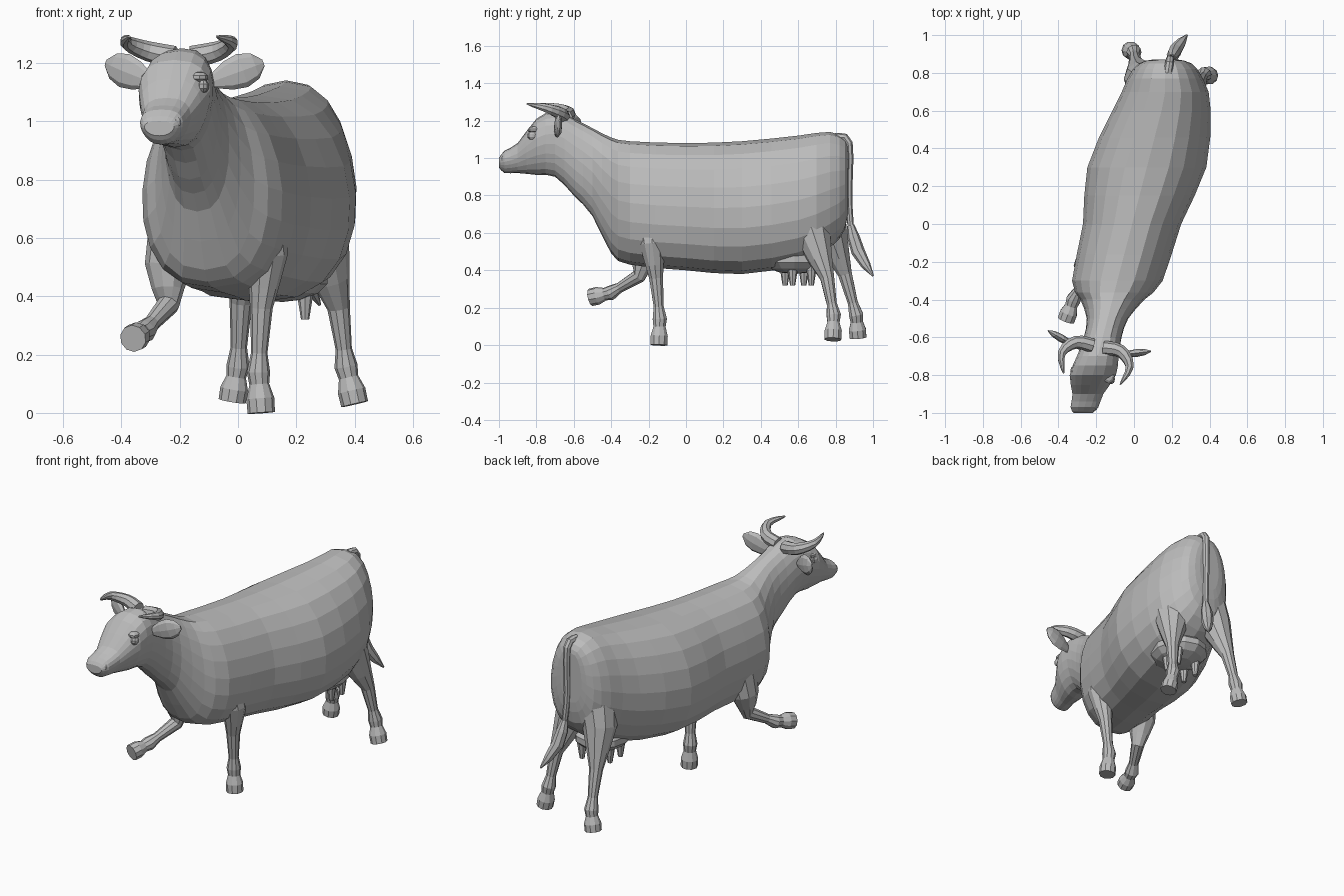
import bpy, bmesh, math
from mathutils import Vector

default_cube = bpy.data.objects.get("Cube")
if default_cube:
    bpy.data.objects.remove(default_cube, do_unlink=True)

grey = (0.5, 0.5, 0.5, 1)
hide = bpy.data.materials.new("grey hide")
hide.use_nodes = True
hide.diffuse_color = grey
hide.node_tree.nodes["Principled BSDF"].inputs["Base Color"].default_value = grey


def finish(name, bm):
    """Turn a bmesh into a flat shaded object."""
    bmesh.ops.recalc_face_normals(bm, faces=bm.faces)
    mesh = bpy.data.meshes.new(name)
    bm.to_mesh(mesh)
    bm.free()
    mesh.materials.append(hide)
    bpy.context.collection.objects.link(bpy.data.objects.new(name, mesh))


def loft(name, rings):
    """Skin a list of point rings and cap both ends."""
    bm = bmesh.new()
    loops = [[bm.verts.new(point) for point in ring] for ring in rings]
    for near, far in zip(loops, loops[1:]):
        for i in range(len(near)):
            bm.faces.new((near[i - 1], near[i], far[i], far[i - 1]))
    bm.faces.new(loops[0])
    bm.faces.new(loops[-1])
    finish(name, bm)


def spline(points, steps):
    """Smooth curve through points of any dimension."""
    points = [Vector(point) for point in points]
    padded = [points[0]] + points + [points[-1]]
    curve = []
    for before, start, end, after in zip(padded, padded[1:], padded[2:], padded[3:]):
        for k in range(steps):
            t = k / steps
            bend = (end - before) * (1 - t) - (after - start) * t
            ease = t * t * (3 - 2 * t)
            curve.append(start.lerp(end, ease) + bend * t * (1 - t) / 2)
    return curve + [points[-1]]


def angles(sides):
    return [math.tau * k / sides for k in range(sides)]


def tube(name, path, radii, sides=8, flat=1, across=(1, 0, 0)):
    """Limb with a given radius at each path point."""
    rings = []
    across = Vector(across)
    for i, (centre, radius) in enumerate(zip(path, radii)):
        along = (path[min(i + 1, len(path) - 1)] - path[max(i - 1, 0)]).normalized()
        across = (across - along * across.dot(along)).normalized()
        other = along.cross(across) * flat
        rings.append([centre + radius * (across * math.cos(a) + other * math.sin(a))
                      for a in angles(sides)])
    loft(name, rings)


def curved_tube(name, points, steps, radius_rule, **options):
    """Tube along a spline, its radius set by the fraction travelled."""
    path = spline(points, steps)
    radii = [radius_rule(i / (len(path) - 1)) for i in range(len(path))]
    tube(name, path, radii, **options)


def blob(name, centre, size, sides=8):
    bm = bmesh.new()
    bmesh.ops.create_uvsphere(bm, u_segments=sides, v_segments=sides // 2 + 1, radius=1)
    bmesh.ops.scale(bm, vec=size, verts=bm.verts)
    bmesh.ops.translate(bm, vec=centre, verts=bm.verts)
    finish(name, bm)


def trunk_section(station):
    """Rounded section: pear shaped in the body, wider above in the head."""
    y, top, bottom, half_width = station
    middle = min(.165, y * .26 - .01)
    pear = max(-.2, min(.08, .1 + .8 * (y + .4)))
    ring = []
    for a in angles(20):
        side, height = math.sin(a), math.cos(a)
        side = math.copysign(abs(side) ** .78, side)
        ring.append((middle + side * half_width * (1 - pear * height), y,
                     (top + bottom + (top - bottom) * height) / 2))
    return ring


# Trunk, neck and head from rump to muzzle: y, back, belly, half width
stations = [
    (.87, 1.05, .75, .07), (.85, 1.1, .62, .14), (.77, 1.14, .52, .2),
    (.6, 1.12, .43, .26), (.3, 1.09, .38, .315), (0, 1.08, .4, .26),
    (-.3, 1.09, .43, .24), (-.4, 1.11, .49, .17), (-.5, 1.16, .69, .11),
    (-.6, 1.21, .8, .1), (-.7, 1.25, .9, .11), (-.8, 1.21, .91, .12),
    (-.9, 1.08, .92, .08), (-.97, 1.04, .92, .072), (-1, 1, .95, .05)]
loft("body_and_head", [trunk_section(s) for s in spline(stations, 2)])


def leg(name, thigh, *joints):
    """Leg through hip, elbow, knee, ankle and toe, ending in a flared hoof."""
    hip, elbow, knee, ankle, toe = map(Vector, joints)
    path = [hip, elbow, elbow.lerp(knee, .6), knee, knee.lerp(ankle, .7), ankle,
            ankle.lerp(toe, .3), ankle.lerp(toe, .65), toe]
    radii = [thigh, thigh * .8, .02 + thigh * .35, .039, .028, .04, .034, .048, .047]
    tube(name, path, radii, sides=10)


leg("left_front_leg", .09, (.06, -.2, .75), (.1, -.18, .54), (.08, -.16, .36),
    (.07, -.14, .14), (.08, -.145, 0))
leg("right_front_leg", .1, (-.2, -.2, .7), (-.24, -.22, .5), (-.24, -.25, .37),
    (-.32, -.4, .28), (-.36, -.51, .255))
leg("left_hind_leg", .13, (.21, .69, .88), (.28, .67, .6), (.345, .755, .36),
    (.37, .79, .16), (.4, .785, .03))
leg("right_hind_leg", .12, (.11, .72, .88), (.04, .77, .6), (.01, .85, .38),
    (0, .91, .16), (-.02, .92, .04))

# Tail hanging from the rump, and its tuft
tuft_top = (.2, .88, .64)
curved_tube("tail", [(.18, .8, 1.11), (.19, .87, 1.08), (.19, .87, .8), tuft_top], 3,
            lambda t: .024 - .007 * t)
curved_tube("tail_tuft", [tuft_top, (.22, .92, .5), (.28, 1, .37)], 2,
            lambda t: .005 + .015 * (1 - t) + .024 * math.sin(math.pi * t))


def on_head(side, out, forward, z):
    """Point in the frame of the slightly turned head."""
    turn = 0.2
    return Vector((-.195 + side * out - turn * forward, -.68 - turn * side * out - forward, z))


# Paired parts of the head
for word, side in (("right", -1), ("left", 1)):
    horn = [(.03, -.03, 1.22), (.12, -.03, 1.24), (.18, .04, 1.27), (.15, .14, 1.29)]
    curved_tube(word + "_horn", [on_head(side, *p) for p in horn], 3,
                lambda t: .004 + .034 * (1 - t * t), across=(0, 0, 1))
    ear = [on_head(side, .09, 0, 1.13), on_head(side, .27, -.06, 1.2)]
    curved_tube(word + "_ear", ear, 5, lambda t: .012 + .048 * math.sin(math.pi * t ** 1.3),
                flat=.35, across=(0, 0, 1))
    blob(word + "_eye", on_head(side, .1, .12, 1.12), (.02, .03, .024))
    blob(word + "_brow", on_head(side, .085, .11, 1.15), (.03, .04, .02))
    blob(word + "_nostril", on_head(side, .038, .28, .995), (.022, .024, .024))

# Udder and its four teats
udder = Vector((.15, .58, .46))
blob("udder", udder, (.16, .18, .08), 12)
for end, fore_aft in (("front", -.03), ("back", .07)):
    for word, sideways in (("right", -.08), ("left", .08)):
        top = udder + Vector((sideways, fore_aft + sideways / 4, -.04))
        curved_tube(end + "_" + word + "_teat", [top, top - Vector((0, 0, .1))], 2,
                    lambda t: .03 - .016 * t)
